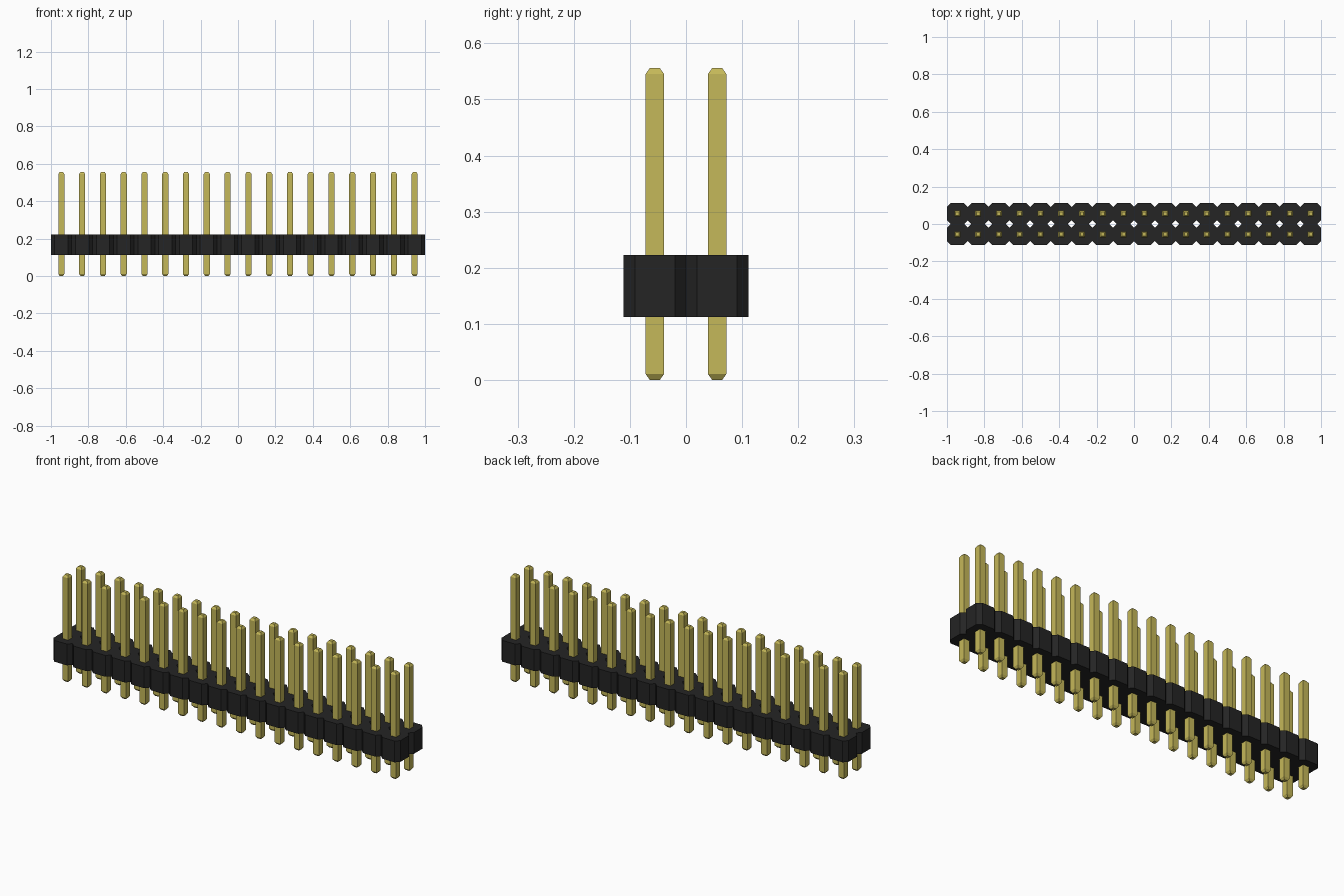
import bpy
import bmesh

cube = bpy.data.objects.get("Cube")
if cube:
    bpy.data.objects.remove(cube, do_unlink=True)

COLUMNS, ROWS = 18, 2
PITCH = 2 / COLUMNS
CHAMFER = 0.02
BODY_BOTTOM, BODY_TOP = 0.112, 0.223
PIN_TOP, TAPER = 0.556, 0.011
PIN_HALF, TIP_HALF = 0.0165, 0.009


def make_material(name, color):
    mat = bpy.data.materials.new(name)
    mat.use_nodes = True
    mat.diffuse_color = color
    bsdf = mat.node_tree.nodes["Principled BSDF"]
    bsdf.inputs["Base Color"].default_value = color
    return mat


def make_object(name, bm, mat):
    bmesh.ops.remove_doubles(bm, verts=bm.verts, dist=0.0001)
    bmesh.ops.recalc_face_normals(bm, faces=bm.faces)
    mesh = bpy.data.meshes.new(name)
    bm.to_mesh(mesh)
    bm.free()
    mesh.materials.append(mat)
    obj = bpy.data.objects.new(name, mesh)
    bpy.context.collection.objects.link(obj)
    return obj


def cell_centre(col, row):
    return (col - (COLUMNS - 1) / 2) * PITCH, (row - (ROWS - 1) / 2) * PITCH


black = make_material("black plastic", (0.018, 0.018, 0.018, 1))
gold = make_material("gold metal", (0.56, 0.48, 0.10, 1))
cells = [(c, r) for c in range(COLUMNS) for r in range(ROWS)]

# Housing: joined octagonal cells, leaving diamond gaps between them
h = PITCH / 2
k = h - CHAMFER
octagon = [(h, -k), (h, k), (k, h), (-k, h), (-h, k), (-h, -k), (-k, -h), (k, -h)]
neighbours = {0: (1, 0), 2: (0, 1), 4: (-1, 0), 6: (0, -1)}
bm = bmesh.new()
for col, row in cells:
    cx, cy = cell_centre(col, row)
    low, high = [[bm.verts.new((cx + x, cy + y, z)) for x, y in octagon]
                 for z in (BODY_BOTTOM, BODY_TOP)]
    bm.faces.new(low[::-1])
    bm.faces.new(high)
    for i in range(8):
        # Shared walls between cells stay open inside the housing
        dx, dy = neighbours.get(i, (COLUMNS, ROWS))
        if (col + dx, row + dy) not in cells:
            j = (i + 1) % 8
            bm.faces.new((low[i], low[j], high[j], high[i]))
make_object("housing", bm, black)

# Pins: square posts tapered at both ends
profile = [(TIP_HALF, 0), (PIN_HALF, TAPER),
           (PIN_HALF, PIN_TOP - TAPER), (TIP_HALF, PIN_TOP)]
corners = [(-1, -1), (1, -1), (1, 1), (-1, 1)]
for row, row_name in enumerate(("front", "back")):
    bm = bmesh.new()
    for col in range(COLUMNS):
        cx, cy = cell_centre(col, row)
        rings = [[bm.verts.new((cx + x * w, cy + y * w, z)) for x, y in corners]
                 for w, z in profile]
        bm.faces.new(rings[0][::-1])
        bm.faces.new(rings[-1])
        for a, b in zip(rings, rings[1:]):
            for i in range(4):
                j = (i + 1) % 4
                bm.faces.new((a[i], a[j], b[j], b[i]))
    make_object(row_name + "_pins", bm, gold)
